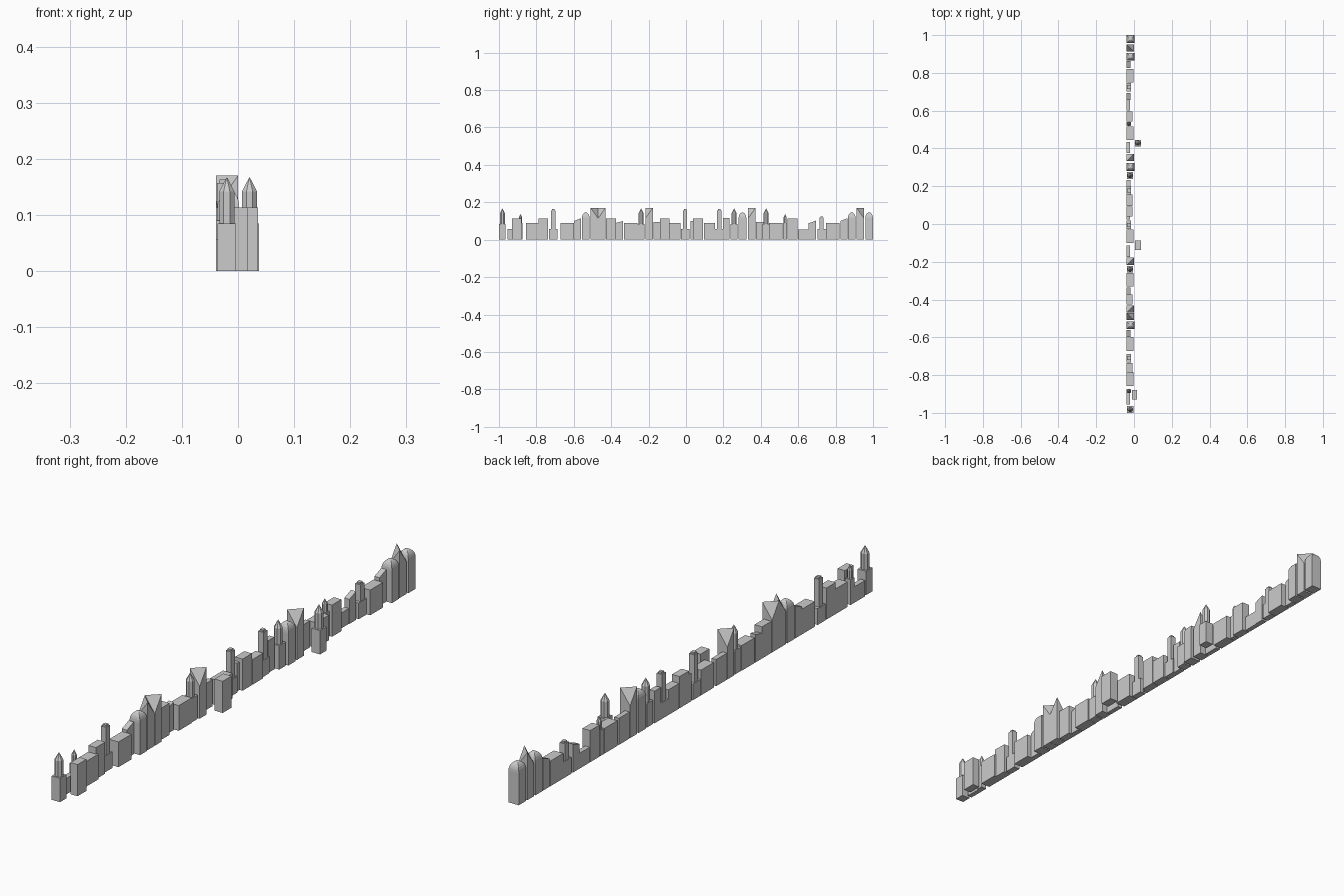
import bpy
import math

if "Cube" in bpy.data.objects:
    bpy.data.objects.remove(bpy.data.objects["Cube"])

BACK = -0.039   # shared rear wall line


def mesh(name, verts, faces):
    me = bpy.data.meshes.new(name)
    me.from_pydata(verts, [], faces)
    me.update()
    ob = bpy.data.objects.new(name, me)
    bpy.context.collection.objects.link(ob)
    return ob


def rings(name, levels):
    """Skin a stack of equal-sized point loops and cap both ends."""
    n = len(levels[0])
    verts = [p for level in levels for p in level]
    faces = [list(range(n))[::-1], list(range(len(verts) - n, len(verts)))]
    for k in range(len(levels) - 1):
        for i in range(n):
            j = (i + 1) % n
            faces.append([k*n + i, k*n + j, k*n + n + j, k*n + n + i])
    return mesh(name, verts, faces)


def rect(x0, x1, y0, y1, z):
    return [(x0, y0, z), (x1, y0, z), (x1, y1, z), (x0, y1, z)]


def block(name, y, length, depth, h, x=BACK, z=0.0):
    a, b = y - length / 2, y + length / 2
    return rings(name, [rect(x, x + depth, a, b, z), rect(x, x + depth, a, b, h)])


def shed(name, y, length, depth, low, high):
    """Block whose roof rises toward +y."""
    a, b = y - length / 2, y + length / 2
    top = rect(BACK, BACK + depth, a, b, high)
    top = [(px, py, low if i < 2 else high) for i, (px, py, _) in enumerate(top)]
    rings(name, [rect(BACK, BACK + depth, a, b, 0), top])


def dome_tower(y, s=0.041):
    """Square tower with a four-sided curved dome."""
    c, r = BACK + s / 2, s / 2
    levels = [rect(c - r, c + r, y - r, y + r, 0)]
    for k in range(6):
        t = math.radians(k * 17)
        q = r * math.cos(t)
        levels.append(rect(c - q, c + q, y - q, y + q, 0.115 + 0.031 * math.sin(t)))
    rings("dome_tower", levels)


def ridge_tower(y, other=False):
    """Square tower with a roof ridge running corner to corner."""
    s = 0.039
    base = rect(BACK, BACK + s, y - s / 2, y + s / 2, 0)
    hi = (1, 3) if other else (0, 2)
    top = [(p[0], p[1], 0.17 if i in hi else 0.115) for i, p in enumerate(base)]
    verts = base + top
    faces = [[3, 2, 1, 0]] + [[i, (i+1) % 4, (i+1) % 4 + 4, i + 4] for i in range(4)]
    faces += [[4, 5, 7], [5, 6, 7]] if other else [[4, 5, 6], [4, 6, 7]]
    mesh("ridge_tower", verts, faces)


def turret(y, x, r, z0, z1, z2):
    """Eight-sided turret with a pointed roof."""
    def loop(rad, z):
        return [(x + rad * math.cos(math.tau * (i + .5) / 8),
                 y + rad * math.sin(math.tau * (i + .5) / 8), z) for i in range(8)]
    rings("turret", [loop(r, z0), loop(r, z1), loop(r * 0.04, z2)])


def turret_tower(y, x):
    block("turret_base", y, 0.036, 0.033, 0.085, x - 0.0165)
    turret(y, x, 0.0145, 0.085, 0.142, 0.167)


def chimney(y, h):
    block("chimney_base", y, 0.045, 0.024, 0.058)
    block("chimney_shaft", y, 0.022, 0.021, h, BACK + 0.002, 0.058)
    block("chimney_pot", y, 0.014, 0.013, h + 0.006, BACK + 0.006, h)


# Long low houses
for y in (-0.82, -0.635, -0.295, -0.065, 0.48, 0.785):
    block("long_house", y, 0.073, 0.037, 0.09)

# Taller houses along the back row
for y in (-0.763, -0.4, 0.065, 0.57):
    block("tall_house", y, 0.053, 0.03, 0.113)
block("mid_house", 0.125, 0.06, 0.03, 0.09)
block("narrow_house", 0.215, 0.035, 0.02, 0.115)

# Houses standing forward of the row
block("front_house", -0.905, 0.05, 0.028, 0.113, -0.011)
block("front_house", -0.113, 0.05, 0.032, 0.113, 0.004)

# Thin rear walls and low links
for y, h in ((-0.925, 0.057), (-0.145, 0.095), (0.405, 0.095), (0.63, 0.055)):
    block("rear_wall", y, 0.06, 0.018, h)
block("low_link", 0.035, 0.02, 0.018, 0.1)

# Sheds with sloping roofs
for y, low, high in ((-0.58, 0.1, 0.115), (-0.355, 0.09, 0.1),
                     (0.675, 0.088, 0.102), (0.845, 0.1, 0.115)):
    shed("sloped_house", y, 0.038, 0.02, low, high)

# Domes, diagonal ridges, turrets and chimneys
for y in (-0.536, 0.302, 0.886, 0.979):
    dome_tower(y)
for y, other in ((-0.49, True), (-0.45, False), (-0.197, False),
                 (0.352, False), (0.932, True)):
    ridge_tower(y, other)
for y, x in ((-0.982, -0.02), (-0.24, -0.021), (0.257, -0.021), (0.428, 0.0205)):
    turret_tower(y, x)
for y, h in ((-0.71, 0.157), (-0.005, 0.157), (0.178, 0.157), (0.725, 0.118)):
    chimney(y, h)

# Small pinnacles
for y in (-0.885, 0.53):
    block("pinnacle_base", y, 0.022, 0.022, 0.09)
    turret(y, BACK + 0.011, 0.009, 0.09, 0.12, 0.137)
